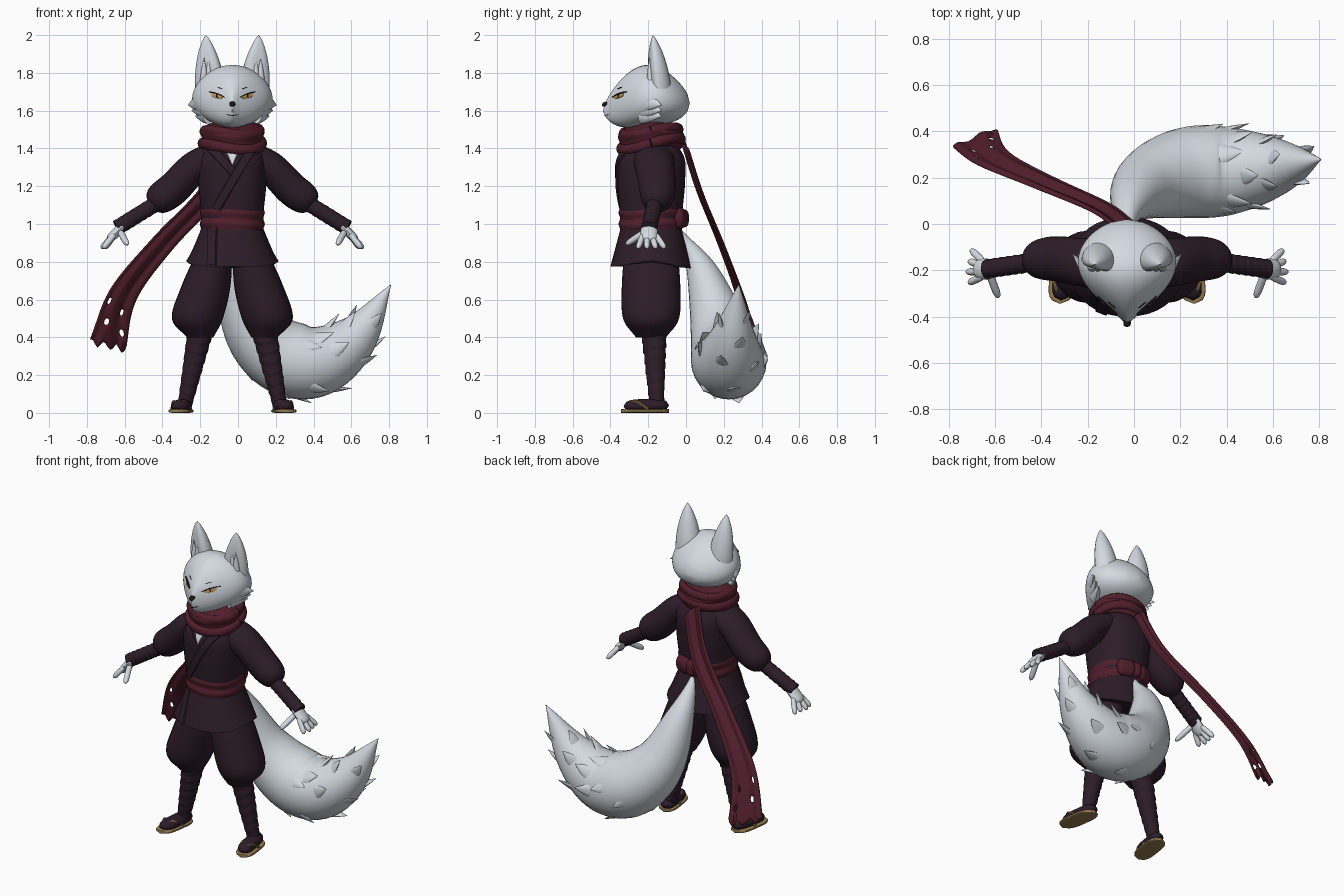
import bpy, bmesh, math, random
from mathutils import Vector
from mathutils.bvhtree import BVHTree

random.seed(4)
if "Cube" in bpy.data.objects:
    bpy.data.objects.remove(bpy.data.objects["Cube"])
CENTRE = -.03                     # body centre line in x
SPINE = -.185                     # body centre line in y
X, Y, Z = Vector((1, 0, 0)), Vector((0, 1, 0)), Vector((0, 0, 1))
SIDES = {"left_": 1, "right_": -1}
made = []


def material(name, *rgb):
    mat = bpy.data.materials.new(name)
    mat.use_nodes = True
    mat.diffuse_color = (*rgb, 1)
    mat.node_tree.nodes["Principled BSDF"].inputs["Base Color"].default_value = (*rgb, 1)
    return mat


FUR = material("pale_fur", .65, .7, .75)
CLOTH = material("dark_plum_cloth", .026, .012, .022)
RED = material("wine_red_cloth", .08, .013, .024)
STRAW = material("straw", .3, .2, .08)
AMBER = material("amber", .55, .3, .08)
BLACK = material("black", .01, .01, .01)


def curve(*points):
    """Smooth function of t through evenly spaced numbers or vectors."""
    first, last = points[0] * 2 - points[1], points[-1] * 2 - points[-2]
    padded = [first, *points, last]

    def at(t):
        place = t * (len(points) - 1)
        k = min(int(place), len(points) - 2)
        f = place - k
        a, b, c, d = padded[k:k + 4]
        return b + (c - a + (a * 2 - b * 5 + c * 4 - d + ((b - c) * 3 + d - a) * f) * f) * (f / 2)
    return at


def line(points):
    return curve(*map(Vector, points))


def rise(bottom, top):
    return [(0, SPINE, bottom), (0, SPINE, top)]


def even(radius):
    return lambda t: radius


def oval(radius):
    return lambda t: radius * math.sqrt(1 - (2 * t - 1) ** 4)


def cone(radius):
    return lambda t: radius * (1 - t ** 1.5)


def puff(start, end):
    return lambda t: (start + (end - start) * t) * math.sqrt(1 - t ** 10)


def frames(points, wide, high, count, ref, axis):
    path = line(points)
    for i in range(count + 1):
        t = i / count
        along = axis or (path(min(t + .01, 1)) - path(max(t - .01, 0))).normalized()
        v = (ref - along * ref.dot(along)).normalized()
        yield t, path(t), v.cross(along), v, along, max(wide(t), .001), max(high(t), .001)


def loft(bm, points, wide, high=None, count=16, seg=24, ref=Y, axis=None, side=1, mod=None, power=2):
    """Skin of elliptical rings along a path; mod returns ring scale and lift."""
    rings = []
    for t, c, u, v, along, r, s in frames(points, wide, high or wide, count, ref, axis):
        ring = []
        for j in range(seg):
            a = math.tau * j / seg
            ku, kv, lift = mod(a, t) if mod else (1, 1, 0)
            ca, sa = (math.copysign(abs(w) ** (2 / power), w) for w in (math.cos(a), math.sin(a)))
            co = c + u * r * ca * ku + v * s * sa * kv + Z * lift
            ring.append(bm.verts.new((co.x * side, co.y, co.z)))
        rings.append(ring)
    for low, top in zip(rings, rings[1:]):
        for j in range(seg):
            bm.faces.new((low[j], low[j - 1], top[j - 1], top[j]))
    bm.faces.new(rings[0])
    bm.faces.new(rings[-1])


def finish(name, mat, bm):
    mesh = bpy.data.meshes.new(name)
    bm.to_mesh(mesh)
    tree = BVHTree.FromBMesh(bm)
    bm.free()
    mesh.materials.append(mat)
    obj = bpy.data.objects.new(name, mesh)
    obj.location.x = CENTRE
    bpy.context.collection.objects.link(obj)
    made.append(obj)
    return obj, tree


def part(name, mat, *shapes, **options):
    bm = bmesh.new()
    for shape in shapes:
        loft(bm, *shape, **options)
    bmesh.ops.recalc_face_normals(bm, faces=bm.faces[:])
    return finish(name, mat, bm)[1]


def pair(name, mat, *shapes, **options):
    for label, side in SIDES.items():
        part(label + name, mat, *shapes, side=side, **options)


def plate(name, mat, tree, width, *points, lift=.005, side=1):
    """Thin strip laid on a surface from the front; points are x, z."""
    bm, path, rows, spot = bmesh.new(), line((x, 0, z) for x, z in points), [], Vector()
    for i in range(15):
        t = i / 14
        along = (path(min(t + .01, 1)) - path(max(t - .01, 0))).normalized()
        across = along.cross(Y)
        row = []
        for k in (-1, -.8, 0, .8, 1):
            hit, normal, _, _ = tree.ray_cast(path(t) + across * width(t) * k - Y * 2, Y)
            if hit:
                spot = hit + normal * (lift if abs(k) < 1 else -.002)
            row.append(bm.verts.new((spot.x * side, spot.y, spot.z)))
        rows.append(row)
    for low, top in zip(rows, rows[1:]):
        for k in range(4):
            bm.faces.new((low[k], low[k + 1], top[k + 1], top[k]))
    bm.normal_update()
    if sum(f.normal.y * f.calc_area() for f in bm.faces) > 0:
        bmesh.ops.reverse_faces(bm, faces=bm.faces[:])
    finish(name, mat, bm)


# Head, lofted from the back of the skull to the muzzle
head = part("head", FUR, ([(0, .02, 1.64), (0, -.21, 1.68), (0, -.44, 1.6)],
                          lambda t: .42 * math.sqrt(t) * (1 - t * t) ** 1.3,
                          lambda t: .28 * math.sqrt(t) * (1 - t * t) ** .7),
            count=40, seg=36, ref=Z, axis=-Y, mod=lambda a, t: (1 - .12 * math.sin(a), 1, 0))
part("nose", BLACK, ([(0, -.41, 1.64), (0, -.445, 1.63)], oval(.016), oval(.012)), ref=Z, axis=-Y)
plate("mouth", BLACK, head, oval(.002), (-.035, 1.58), (0, 1.575), (.035, 1.58), lift=.002)
for label, side in SIDES.items():
    plate(label + "eye", AMBER, head, oval(.012), (.05, 1.67), (.11, 1.685), lift=.003, side=side)
    plate(label + "pupil", BLACK, head, oval(.004), (.08, 1.69), (.08, 1.668), side=side)
    plate(label + "eyelid", BLACK, head, oval(.003), (.04, 1.67), (.08, 1.69), (.125, 1.7), lift=.007, side=side)
    plate(label + "brow", BLACK, head, oval(.002), (.05, 1.715), (.08, 1.725), lift=.003, side=side)
pair("cheek_tufts", FUR, *[([(.15 - .01 * i, -.23, 1.65 - .03 * i), (.235 - .02 * i, -.13, 1.63 - .03 * i)],
                            cone(.06), cone(.035)) for i in range(3)], count=8, seg=12, ref=X)


# Ears, hollowed toward the front and outside
def hollow(a, t):
    scale = 1 - max(0, math.cos(a + 1.3) - .4) * (1 - t / 2)
    return scale, scale, 0


pair("ear", FUR, ([(.115, -.15, 1.7), (.14, -.175, 2)], lambda t: .08 * (1 - t * t) ** .8,
                  lambda t: .074 * (1 - t * t) ** .8), count=24, axis=Z, mod=hollow)
pair("ear_fluff", FUR, *[([(x, SPINE, 1.75), (x, SPINE - .01, 1.88)], cone(.022)) for x in (.1, .125, .15)],
     count=6, seg=10)

# Robe
torso = part("robe_top", CLOTH, (rise(.95, 1.5), curve(.155, .168, .18, .172, .07)), count=28, seg=36, axis=Z, power=2.3)
plate("chest_fur", FUR, torso, lambda t: .045 * (1 - t), (0, 1.4), (0, 1.31), lift=.003)
plate("under_lapel", CLOTH, torso, even(.025), (-.13, 1.42), (.03, 1.25))
plate("over_lapel", CLOTH, torso, even(.025), (.13, 1.42), (.06, 1.33), (-.085, 1.08), lift=.009)
skirt = part("robe_skirt", CLOTH, (rise(1, .775), lambda t: .155 + .09 * t, lambda t: .155 + .06 * t),
             seg=36, axis=Z, power=2.2,
             mod=lambda a, t: (1, 1, (.03 * math.cos(a) ** 6 - .01 * max(0, math.sin(a))) * t ** 4))
plate("hanging_strip", CLOTH, skirt, even(.027), (-.105, .98), (-.11, .78), lift=.009)

# Belt with a bow at the back
part("belt", RED, (rise(.97, 1.09), lambda t: .168 - .004 * math.cos(2 * math.tau * t)), seg=36, axis=Z, power=2.2,
     mod=lambda a, t: (1, 1, .006 * math.sin(2 * a)))
part("belt_knot", RED, ([(0, -.02, .98), (0, -.02, 1.08)], oval(.035)))
pair("belt_bow", RED, ([(.01, -.015, 1.03), (.12, -.05, 1.03)], oval(.055), oval(.035)))


# Sleeves, wraps and hands
def wrapped(a, t):
    scale = 1 + .1 * ((t * 7 + .2 * math.sin(a)) % 1 - .5)
    return scale, scale, 0


pair("sleeve", CLOTH, ([(.08, -.175, 1.36), (.2, -.165, 1.3), (.32, -.15, 1.18), (.44, -.16, 1.1)],
                       puff(.08, .094), puff(.112, .09)), count=36)
pair("forearm", CLOTH, ([(.4, -.165, 1.11), (.61, -.195, .98)], even(.041)), count=28, mod=wrapped)
fingers = [([(.62, -.225 + .02 * i, .95), (.695 - .01 * abs(i - 1), -.255 + .048 * i, .87)], oval(.016))
           for i in range(4)]
pair("hand", FUR, ([(.57, -.195, 1), (.66, -.195, .91)], oval(.024), oval(.045)),
     ([(.6, -.2, .97), (.555, -.32, .89)], oval(.017)), *fingers, seg=12)

# Trousers, leg wraps and sandals
pair("trouser_leg", CLOTH, ([(.09, SPINE, .87), (.14, SPINE, .67), (.185, SPINE, .5), (.17, SPINE, .4)],
                            curve(.09, .13, .135, .07), curve(.14, .155, .148, .08)), count=30, axis=Z)
pair("shin_wrap", CLOTH, ([(.168, -.17, .44), (.25, -.155, .05)], lambda t: .068 - .03 * t), count=42, mod=wrapped)
pair("foot", CLOTH, ([(.25, -.09, .04), (.285, -.33, .035)], oval(.048), oval(.036)), ref=Z, axis=-Y)
pair("sandal_sole", STRAW, ([(.255, -.09, .01), (.29, -.345, .01)], oval(.06), even(.01)), ref=Z, axis=-Y, power=4)
pair("sandal_straps", STRAW, *[([(.285, -.31, .04), (.28 + .03 * s, -.27, .06), (.27 + .05 * s, -.2, .02)],
                                even(.008)) for s in SIDES.values()], seg=8, ref=X)

# Neck scarf
part("neck_scarf", RED, (rise(1.385, 1.54), lambda t: oval(.172 - .012 * t)(t) + .007 * math.sin(2 * math.tau * t)),
     count=36, seg=40, axis=Z, mod=lambda a, t: (1 + .02 * math.sin(5 * a + 7 * t), 1 + .02 * math.cos(4 * a),
                                                 .01 * math.sin(2 * a + 1) + .025 * min(0, math.sin(a)) * (1 - t)))
turns = [math.tau * k / 16 for k in range(17)]
for name, r, z, tilt in (("lower", .162, 1.425, .025), ("upper", .15, 1.49, .012)):
    ring = [(r * math.cos(a), SPINE + r * math.sin(a), z + tilt * math.sin(a) + .012 * math.sin(2 * a + r)) for a in turns]
    part(name + "_scarf_fold", RED, (ring, even(.022), even(.028)), count=48, seg=12, ref=Z)

# Trailing scarf end with a torn hem and holes
bm, ROWS, COLS = bmesh.new(), 32, 8
ribbon = line([(-.01, 0, 1.42), (-.12, .08, 1.17), (-.37, .19, .9), (-.58, .29, .63), (-.665, .38, .355)])
grid = []
for i in range(ROWS + 1):
    t = i / ROWS
    across = Vector((.9, .4, .6 * t - .8)) * (.05 + .06 * t ** 2.5)
    fray = .05 * max(0, i - ROWS + 3) / 3
    grid.append([bm.verts.new(ribbon(t) + across * (2 * j / COLS - 1) + Z * fray * math.sin(j * 2.4)
                              + Y * .012 * math.sin(j * 1.5)) for j in range(COLS + 1)])
for i in range(ROWS):
    for j in range(COLS):
        hole = ROWS - 8 < i < ROWS - 2 and 0 < j < COLS - 1 and (3 * i + 2 * j) % 11 == 0
        if not hole:
            bm.faces.new((grid[i][j], grid[i][j + 1], grid[i + 1][j + 1], grid[i + 1][j]))
trail, _ = finish("scarf_trail", RED, bm)
trail.modifiers.new("Thickness", "SOLIDIFY").thickness = .014
trail.modifiers.new("Rounding", "SUBSURF").levels = 1


# Tail with flat fur tufts lying along it
def brush(t):
    return .192 * math.sin(math.pi * t ** 1.25) + .02 * (1 - t)


tail = [(0, -.04, .96), (.01, .08, .76), (.09, .17, .48), (.25, .22, .31), (.45, .23, .275), (.66, .25, .41), (.84, .28, .68)]
part("tail", FUR, (tail, brush), count=44, seg=28)
bm = bmesh.new()
for i, (t, c, u, v, along, r, _) in enumerate(frames(tail, brush, brush, 50, Y, None)):
    if .3 < t < .92:
        a = i * 2.4 + random.uniform(-.3, .3)
        out = u * math.cos(a) + v * math.sin(a)
        size = .4 + r * 3
        loft(bm, [c + out * r * .88, c + out * (r + .008) + along * .12 * size], cone(.05 * size), cone(.018 * size),
             count=6, seg=10, ref=out)
bmesh.ops.recalc_face_normals(bm, faces=bm.faces[:])
finish("tail_tufts", FUR, bm)

# Smooth shading with crisp edges
bpy.ops.object.select_all(action="DESELECT")
for obj in made:
    obj.select_set(True)
bpy.context.view_layer.objects.active = made[0]
bpy.ops.object.shade_smooth_by_angle(angle=math.radians(40))
